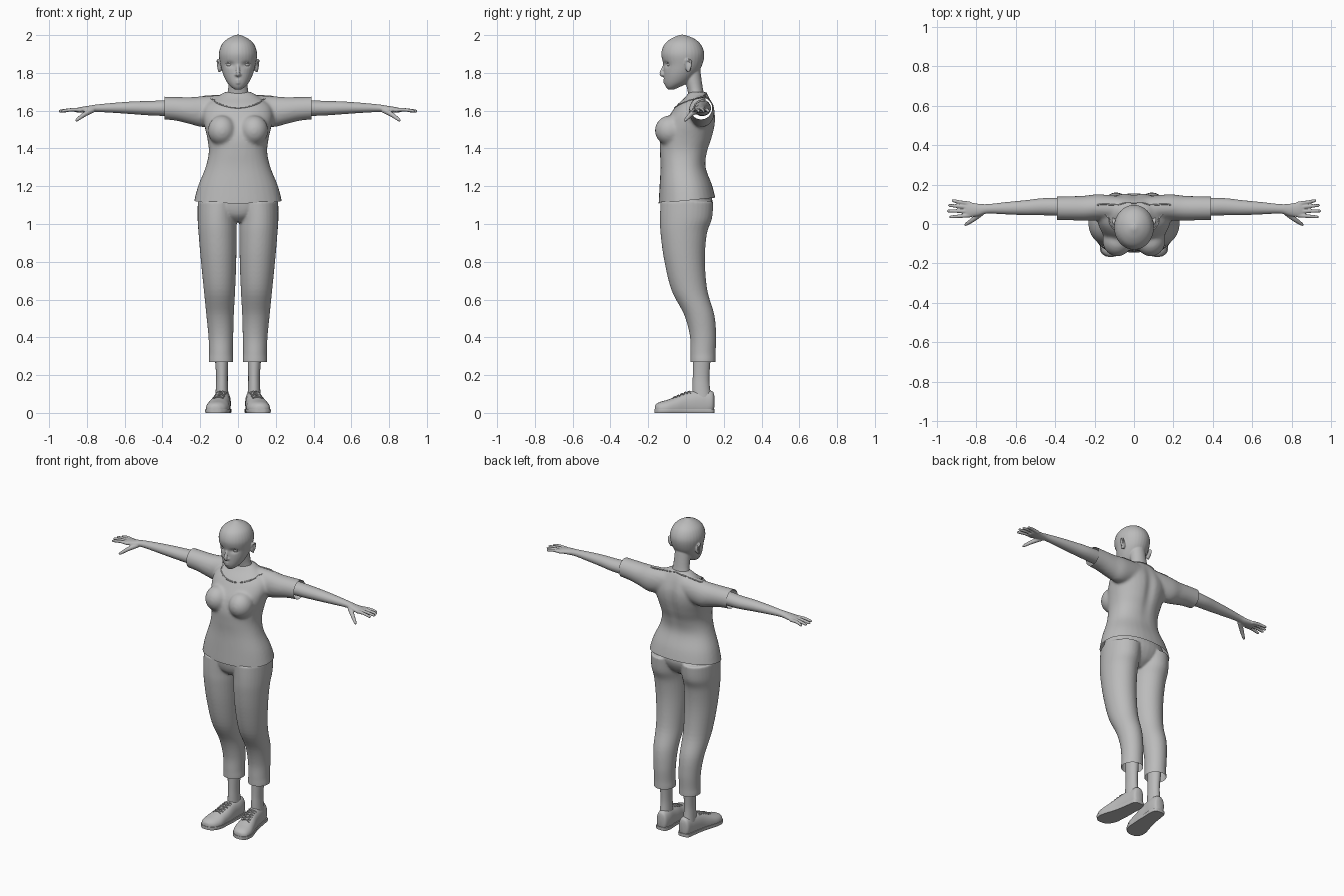
import bpy, bmesh, math
from mathutils import Vector
from mathutils.bvhtree import BVHTree

if "Cube" in bpy.data.objects:
    bpy.data.objects.remove(bpy.data.objects["Cube"])

grey = bpy.data.materials.new("plain_grey")
grey.use_nodes = True
grey.diffuse_color = (0.5, 0.5, 0.5, 1)
grey.node_tree.nodes["Principled BSDF"].inputs["Base Color"].default_value = (0.5, 0.5, 0.5, 1)


def skin_rings(bm, rings):
    """Bridge equal rings of points and cap both ends."""
    rows = [[bm.verts.new(p) for p in ring] for ring in rings]
    n = len(rows[0])
    for low, high in zip(rows, rows[1:]):
        for i in range(n):
            j = (i + 1) % n
            bm.faces.new((low[i], low[j], high[j], high[i]))
    bm.faces.new(rows[0][::-1])
    bm.faces.new(rows[-1])


def smooth_path(rows, steps):
    """Catmull-Rom interpolation of tuples."""
    out = []
    for i in range(len(rows) - 1):
        a, b, c, d = (rows[max(0, min(len(rows) - 1, i + k))] for k in (-1, 0, 1, 2))
        for s in range(steps):
            t = s / steps
            out.append([q + t / 2 * (r - p + t * (2 * p - 5 * q + 4 * r - u + t * (3 * (q - r) + u - p)))
                        for p, q, r, u in zip(a, b, c, d)])
    return out + [list(rows[-1])]


def loft(bm, rings, axis="Z", side=1, sides=32, power=1.0, floor=None, ceiling=None):
    """Rings are (position along axis, two centre values, two radii)."""
    result = []
    for t, a, b, ra, rb in smooth_path(rings, 5):
        ring = []
        for i in range(sides):
            ang = math.tau * i / sides
            c, s = math.cos(ang), math.sin(ang)
            u = a + ra * math.copysign(abs(c) ** power, c)
            v = b + rb * math.copysign(abs(s) ** power, s)
            x, y, z = {"Z": (u, v, t), "X": (t, u, v), "Y": (u, t, v)}[axis]
            if floor is not None:
                z = max(z, floor)
            if ceiling is not None:
                z = min(z, ceiling)
            ring.append((side * x, y, z))
        result.append(ring)
    skin_rings(bm, result)


def tube(bm, points, side=1, sides=10, closed=False):
    """Points are (x, y, z, radius)."""
    path = smooth_path(points, 4)
    rings = []
    for i, p in enumerate(path):
        a, b = path[max(i - 1, 0)], path[min(i + 1, len(path) - 1)]
        turn = (Vector(b[:3]) - Vector(a[:3])).to_track_quat("Z", "Y")
        ring = []
        for k in range(sides):
            ang = math.tau * k / sides
            q = Vector(p[:3]) + turn @ Vector((math.cos(ang), math.sin(ang), 0)) * p[3]
            ring.append((side * q.x, q.y, q.z))
        rings.append(ring)
    skin_rings(bm, rings)


def ball(bm, centre, radii, side=1):
    made = bmesh.ops.create_uvsphere(bm, u_segments=24, v_segments=14, radius=1)
    for v in made["verts"]:
        v.co = [c + r * q for c, r, q in zip(centre, radii, v.co)]
        v.co.x *= side


def finish(name, bm):
    bmesh.ops.recalc_face_normals(bm, faces=bm.faces)
    mesh = bpy.data.meshes.new(name)
    bm.to_mesh(mesh)
    bm.free()
    ob = bpy.data.objects.new(name, mesh)
    bpy.context.collection.objects.link(ob)
    mesh.materials.append(grey)
    return ob


def fuse(name, bm, voxel, rounds, cuts=(), dents=()):
    """Blend overlapping pieces, press soft dents in, and trim open edges."""
    ob = finish(name, bm)
    remesh = ob.modifiers.new("blend", "REMESH")
    remesh.mode, remesh.voxel_size = "VOXEL", voxel
    relax = ob.modifiers.new("relax", "SMOOTH")
    relax.factor, relax.iterations = 0.5, rounds
    bpy.context.view_layer.update()
    bm = bmesh.new()
    bm.from_object(ob, bpy.context.evaluated_depsgraph_get())
    ob.modifiers.clear()
    for centre, radii, push in dents:
        for v in bm.verts:
            d = sum(((p - c) / r) ** 2 for p, c, r in zip(v.co, centre, radii))
            v.co += Vector(push) * math.exp(-d)
    for point, normal in cuts:
        bmesh.ops.bisect_plane(bm, geom=bm.verts[:] + bm.edges[:] + bm.faces[:],
                               plane_co=point, plane_no=normal, clear_outer=True)
    bm.to_mesh(ob.data)
    bm.free()
    ob.data.materials.clear()
    ob.data.materials.append(grey)
    return ob


def surface(ob):
    return BVHTree.FromPolygons([v.co for v in ob.data.vertices], [p.vertices[:] for p in ob.data.polygons])


BOTH = (1, -1)

# Shirt: flared body, bust and short sleeves
bm = bmesh.new()
loft(bm, [(1.05, 0, .01, .245, .155), (1.11, 0, .008, .235, .153), (1.2, 0, 0, .212, .14),
          (1.3, 0, -.015, .172, .12), (1.38, 0, -.012, .155, .126), (1.45, 0, 0, .162, .138),
          (1.52, 0, .018, .178, .137), (1.58, 0, .036, .187, .12), (1.63, 0, .047, .17, .095),
          (1.67, 0, .06, .115, .065), (1.7, 0, .062, .07, .045)], power=.9)
for s in BOTH:
    ball(bm, (.085, -.085, 1.495), (.075, .08, .08), s)
    loft(bm, [(.06, .08, 1.61, .06, .075), (.18, .085, 1.595, .066, .082), (.25, .08, 1.6, .064, .072),
              (.33, .08, 1.61, .061, .063), (.42, .08, 1.615, .059, .06)], "X", s)
shirt = fuse("shirt", bm, .009, 8,
             cuts=[((0, -.14, 1.11), (0, .1, -1)), ((.39, 0, 0), (1, 0, 0)), ((-.39, 0, 0), (-1, 0, 0))],
             dents=[((0, .16, 1.5), (.03, .1, .15), (0, -.012, 0))])

# Neckline rim laid on the shirt
tree = surface(shirt)
rim = []
for i in range(33):
    ang = math.tau * i / 32
    height = 1.655 - .04 * math.cos(ang) + .012 * math.sin(ang) ** 2
    hit = tree.ray_cast(Vector((0, .06, height)), Vector((math.sin(ang), -math.cos(ang), 0)))[0]
    if hit:
        rim.append((*hit, .004))
bm = bmesh.new()
tube(bm, rim, sides=6)
finish("neckline", bm)

# Trousers: two legs joined at the hips
bm = bmesh.new()
loft(bm, [(1.01, 0, -.01, .05, .07), (1.05, 0, -.005, .15, .115), (1.12, 0, .003, .208, .137),
          (1.2, 0, 0, .185, .12)])
for s in BOTH:
    loft(bm, [(.22, .09, .09, .064, .066), (.28, .09, .09, .065, .067), (.32, .09, .09, .063, .067),
              (.41, .091, .09, .066, .07), (.52, .095, .07, .073, .08), (.65, .098, .018, .083, .095),
              (.81, .103, -.008, .094, .108), (.95, .108, -.012, .101, .123),
              (1.03, .11, 0, .104, .138), (1.12, .105, .005, .108, .14)], side=s)
fuse("trousers", bm, .006, 8, cuts=[((0, 0, .27), (0, 0, -1))])

# Arms with hands and fingers
bm = bmesh.new()
for s in BOTH:
    loft(bm, [(.33, .085, 1.615, .046, .044), (.45, .088, 1.613, .044, .039), (.55, .083, 1.615, .038, .034),
              (.65, .08, 1.615, .031, .027), (.745, .077, 1.613, .024, .02), (.79, .072, 1.608, .031, .018),
              (.84, .073, 1.604, .038, .014), (.865, .074, 1.602, .032, .009)], "X", s)
    for base, tip, reach in ((.103, .118, .925), (.084, .094, .942), (.064, .066, .948), (.044, .036, .937)):
        tube(bm, [(.83, base, 1.603, .011), (.88, (base + tip) / 2, 1.605, .0095),
                  (reach - .008, tip, 1.598, .008), (reach, tip, 1.596, .004)], s)
    tube(bm, [(.77, .06, 1.603, .015), (.81, .028, 1.582, .013), (.85, 0, 1.553, .009),
              (.86, -.006, 1.545, .004)], s)
fuse("arms", bm, .004, 3)

# Head and neck with nose, lips, brows and ears
bm = bmesh.new()
loft(bm, [(1.711, 0, -.08, .014, .014), (1.725, 0, -.07, .036, .036), (1.75, 0, -.05, .058, .065),
          (1.79, 0, -.032, .078, .086), (1.84, 0, -.017, .092, .102), (1.9, 0, -.017, .101, .114),
          (1.95, 0, -.018, .086, .097), (1.982, 0, -.018, .053, .06), (2.002, 0, -.02, .01, .01)])
loft(bm, [(1.58, 0, .06, .085, .06), (1.66, 0, .058, .065, .045), (1.72, 0, .047, .052, .042),
          (1.82, 0, .025, .05, .05)])
tube(bm, [(0, -.113, 1.85, .006), (0, -.123, 1.82, .009), (0, -.13, 1.795, .012), (0, -.118, 1.783, .006)])
tube(bm, [(-.026, -.1, 1.756, .003), (0, -.114, 1.761, .007), (.026, -.1, 1.756, .003)])
tube(bm, [(-.022, -.101, 1.753, .003), (0, -.112, 1.748, .008), (.022, -.101, 1.753, .003)])
for s in BOTH:
    ball(bm, (.011, -.116, 1.79), (.008, .01, .007), s)
    tube(bm, [(.018, -.112, 1.866, .006), (.042, -.105, 1.873, .006), (.07, -.08, 1.865, .005)], s)
    ball(bm, (.095, .012, 1.835), (.012, .016, .03), s)
    tube(bm, [(.096, -.002, 1.845, .005), (.105, .005, 1.868, .006), (.108, .026, 1.862, .006),
              (.106, .026, 1.84, .006), (.1, .01, 1.805, .006)], s)
fuse("head", bm, .0045, 3,
     dents=[((s * .043, -.1, 1.844), (.021, .06, .014), (0, .011, 0)) for s in BOTH])

# Eyeballs and upper eyelids
bm = bmesh.new()
for s in BOTH:
    ball(bm, (.043, -.082, 1.844), (.019, .019, .014), s)
    tube(bm, [(.021, -.099, 1.842, .002), (.032, -.104, 1.854, .003), (.05, -.1, 1.857, .003),
              (.07, -.08, 1.846, .002)], s, 8)
finish("eyes", bm)

# Ankles
bm = bmesh.new()
for s in BOTH:
    loft(bm, [(.07, .085, .085, .036, .052), (.14, .085, .08, .032, .046), (.2, .085, .08, .031, .044),
              (.31, .087, .084, .037, .048)], side=s)
finish("ankles", bm)

# Shoes, soles and laces
last = [(.15, .078, .06, .012, .03), (.14, .08, .056, .034, .058), (.1, .08, .05, .042, .073),
        (.05, .085, .048, .045, .07), (0, .09, .04, .05, .068), (-.05, .1, .03, .056, .057),
        (-.1, .108, .024, .061, .045), (-.14, .115, .022, .05, .035), (-.16, .118, .02, .028, .024),
        (-.165, .118, .02, .01, .01)]
wide = [(y * 1.01, x, .015, w * 1.04 + .002, .03) for y, x, z, w, h in last]
for side, word in ((1, "left"), (-1, "right")):
    bm = bmesh.new()
    loft(bm, last, "Y", side, power=.9, floor=.008)
    shoe = finish(word + "_shoe", bm)
    bm = bmesh.new()
    loft(bm, wide, "Y", side, power=.6, floor=0, ceiling=.02)
    finish(word + "_sole", bm)
    tree = surface(shoe)
    bm = bmesh.new()
    for i in range(5):
        for slant in BOTH:
            row = []
            for k in (-1, -.5, 0, .5, 1):
                y = .015 - .019 * i + slant * k * .009
                x = side * (.09 - .2 * min(y, 0) + .027 * k)
                hit = tree.ray_cast(Vector((x, y, .3)), Vector((0, 0, -1)))[0]
                row.append((hit.x, hit.y, hit.z + .002, .0035))
            tube(bm, row, sides=6)
    finish(word + "_laces", bm)

# Smooth shading with sharp edges kept
bpy.ops.object.select_all(action="DESELECT")
for ob in bpy.context.collection.objects:
    if ob.type == "MESH":
        ob.select_set(True)
        bpy.context.view_layer.objects.active = ob
bpy.ops.object.shade_smooth_by_angle(angle=math.radians(50))
